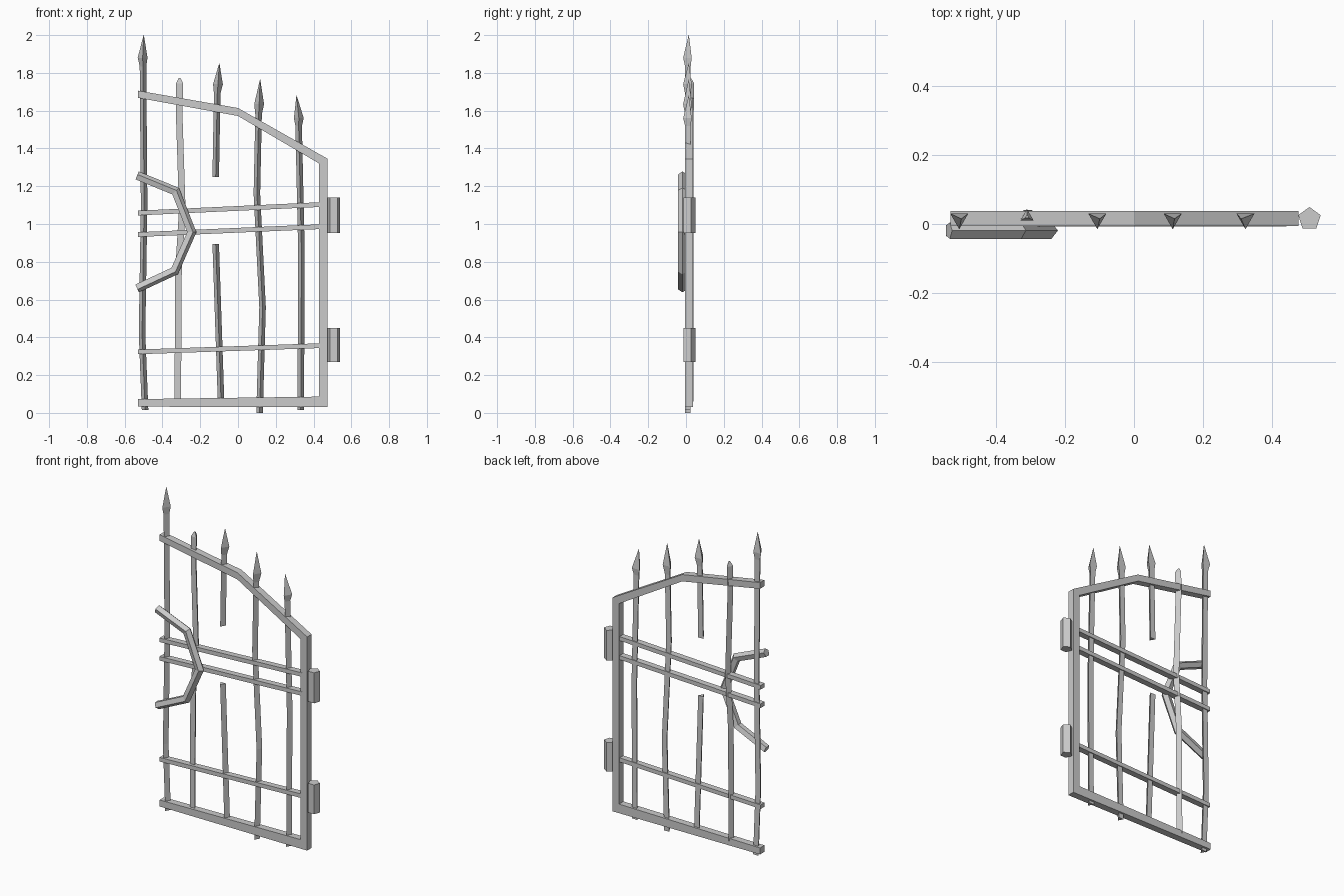
import bpy, bmesh, math
from mathutils import Vector

if "Cube" in bpy.data.objects:
    bpy.data.objects.remove(bpy.data.objects["Cube"])


def finish(name, bm):
    bmesh.ops.recalc_face_normals(bm, faces=bm.faces)
    me = bpy.data.meshes.new(name)
    bm.to_mesh(me)
    bm.free()
    ob = bpy.data.objects.new(name, me)
    bpy.context.collection.objects.link(ob)
    return ob


def loft(name, rings):
    """Skin a list of equal-length point rings and cap both ends."""
    bm = bmesh.new()
    vs = [[bm.verts.new(p) for p in r] for r in rings]
    n = len(rings[0])
    for a, b in zip(vs, vs[1:]):
        for i in range(n):
            j = (i + 1) % n
            bm.faces.new((a[i], a[j], b[j], b[i]))
    bm.faces.new(vs[0])
    bm.faces.new(vs[-1])
    return finish(name, bm)


def plate(name, outline, y0, y1):
    """Extrude an x-z outline through the thickness."""
    return loft(name, [[(x, y, z) for x, z in outline] for y in (y0, y1)])


def bar(name, stations, y=0.015, sides=3, start=-90):
    """Upright rod: stations are (x, z, radius)."""
    angs = [math.radians(start + 360 * i / sides) for i in range(sides)]
    return loft(name, [[(x + r * math.cos(a), y + r * math.sin(a), z) for a in angs]
                       for x, z, r in stations])


def sweep(name, path, y, radius, sides):
    """Mitred tube along an x-z path, one corner facing outward."""
    pts = [Vector(p) for p in path]
    rings = []
    for i, p in enumerate(pts):
        d0 = (p - pts[max(i - 1, 0)]) if i else pts[1] - p
        d1 = (pts[i + 1] - p) if i < len(pts) - 1 else d0
        n0, n1 = [Vector((-d.normalized().y, d.normalized().x)) for d in (d0, d1)]
        m = (n0 + n1).normalized()
        m /= m.dot(n0)
        ring = []
        for k in range(sides):
            a = 2 * math.pi * k / sides
            q = p + m * radius * math.cos(a)
            ring.append((q.x, y + radius * math.sin(a), q.y))
        rings.append(ring)
    return loft(name, rings)


# Outer frame: sloped top, hinge post and bottom rail in one C shape
plate("gate_frame", [(-.53, 1.706), (0, 1.614), (.475, 1.345), (.475, .03), (-.53, .033),
                     (-.53, .073), (.43, .086), (.43, 1.32), (0, 1.572), (-.53, 1.668)],
      -.006, .037)

# Thin tilted cross rails
for i, (zl, zr) in enumerate([(1.058, 1.103), (.944, .986), (.323, .356)]):
    h = .0125
    plate(f"cross_rail_{i + 1}", [(-.53, zl - h), (.44, zr - h), (.44, zr + h), (-.53, zl + h)],
          -.007, .031)

# Bent triangular bars with arrow heads: rod points, then head tip
R = .02
spiked = [
    ([(-.492, .015), (-.508, .42), (-.497, 1.1), (-.503, 1.835)], (-.505, 1.88), (-.499, 2.0)),
    ([(-.118, 1.25), (-.11, 1.69)], (-.106, 1.74), (-.099, 1.85)),
    ([(.114, 0), (.13, .56), (.1, 1.16), (.109, 1.58)], (.112, 1.635), (.117, 1.765)),
    ([(.332, .015), (.336, .85), (.321, 1.52)], (.322, 1.56), (.31, 1.68)),
]
for i, (rod, wide, tip) in enumerate(spiked):
    bar(f"spiked_bar_{i + 1}",
        [(x, z, R) for x, z in rod] + [(*wide, .03), (*tip, .001)])

# Snapped lower half of the middle bar
bar("broken_bar_lower", [(-.09, .07, R), (-.118, .893, R)])

# Bar turned the other way, with a stubby worn tip
bar("worn_bar", [(-.319, .06, R), (-.315, .75, R), (-.295, 1.08, R), (-.312, 1.6, R),
                 (-.309, 1.745, .022), (-.309, 1.772, .006)], y=.021, start=90)

# Bent lock ornament on the front
sweep("lock_arc", [(-.535, 1.255), (-.332, 1.172), (-.247, .957), (-.337, .753), (-.535, .661)],
      -.019, .025, 5)

# Pentagonal hinge barrels
for name, z0, z1 in [("hinge_upper", .953, 1.14), ("hinge_lower", .27, .45)]:
    bar(name, [(.507, z0, .034), (.507, z1, .034)], sides=5, start=90)
